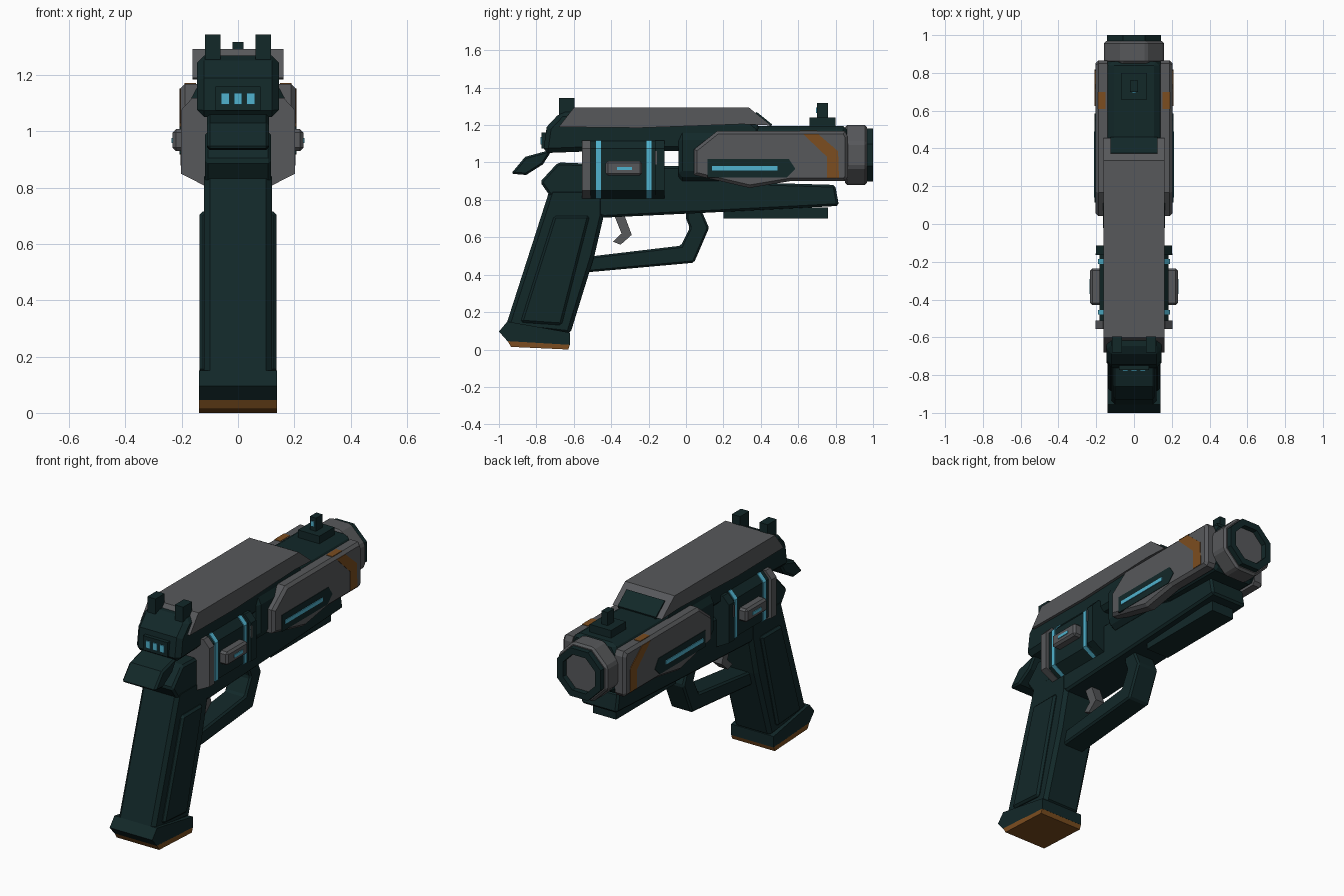
import bpy, bmesh, math
from mathutils import Vector

if "Cube" in bpy.data.objects:
    bpy.data.objects.remove(bpy.data.objects["Cube"])


def material(name, rgb):
    m = bpy.data.materials.new(name)
    m.diffuse_color = (*rgb, 1)
    m.use_nodes = True
    m.node_tree.nodes["Principled BSDF"].inputs["Base Color"].default_value = m.diffuse_color
    return m


DARK = material("dark teal", (0.006, 0.021, 0.022))
GREY = material("gunmetal grey", (0.095, 0.098, 0.104))
ORANGE = material("burnt orange", (0.20, 0.075, 0.014))
BLUE = material("glow blue", (0.08, 0.45, 0.62))


def finish(name, bm, mat, bevel=0, mirror=False):
    bmesh.ops.recalc_face_normals(bm, faces=bm.faces)
    me = bpy.data.meshes.new(name)
    bm.to_mesh(me)
    bm.free()
    me.materials.append(mat)
    ob = bpy.data.objects.new(name, me)
    bpy.context.collection.objects.link(ob)
    if bevel:
        b = ob.modifiers.new("bevel", 'BEVEL')
        b.width, b.segments, b.limit_method = bevel, 1, 'ANGLE'
        b.angle_limit = math.radians(40)
    if mirror:
        ob.modifiers.new("mirror", 'MIRROR')
    return ob


def extrude(points, direction):
    bm = bmesh.new()
    f = bm.faces.new([bm.verts.new(p) for p in points])
    r = bmesh.ops.extrude_face_region(bm, geom=[f], use_keep_orig=True)
    vs = [g for g in r["geom"] if isinstance(g, bmesh.types.BMVert)]
    bmesh.ops.translate(bm, verts=vs, vec=Vector(direction))
    return bm


def side(name, yz, x0, x1, mat, bevel=0, mirror=False):
    """Side profile in y,z pulled from x0 to x1."""
    return finish(name, extrude([(x0, y, z) for y, z in yz], (x1 - x0, 0, 0)), mat, bevel, mirror)


def centred(name, yz, half, mat, bevel=0):
    return side(name, yz, -half, half, mat, bevel)


def section(name, half_xz, y0, y1, mat, bevel=0):
    """Symmetric cross-section in x,z pulled along y."""
    pts = half_xz + [(-x, z) for x, z in reversed(half_xz)]
    return finish(name, extrude([(x, y0, z) for x, z in pts], (0, y1 - y0, 0)), mat, bevel)


def rect(y0, y1, z0, z1):
    return [(y0, z0), (y1, z0), (y1, z1), (y0, z1)]


# Frame and under rail
centred("frame", [(-.78, .896), (-.684, 1.0), (-.556, .995), (-.5, .98), (.1, .98), (.45, .89),
                  (.797, .88), (.818, .768), (.2, .736), (.08, .73), (-.44, .705), (-.727, .82)],
        .118, DARK, .012)
centred("under_rail", rect(.2, .76, .70, .76), .075, DARK)

# Slide, its cover and the dark plate on the cover's front slope
centred("slide", [(-.765, 1.05), (-.745, 1.19), (-.67, 1.27), (.3, 1.27), (.4, 1.19), (.4, 1.06), (-.5, 1.06)],
        .145, DARK, .025)
centred("slide_cover", [(-.68, 1.19), (-.6, 1.293), (.337, 1.293), (.455, 1.198), (.3, 1.205), (-.25, 1.185)],
        .162, GREY)
centred("cover_slope_plate", [(.372, 1.26), (.377, 1.271), (.46, 1.204), (.455, 1.19)], .125, DARK)

# Hammer
centred("hammer", [(-.935, .94), (-.86, 1.03), (-.75, 1.06), (-.72, 1.06), (-.765, .99), (-.855, .933)],
        .11, DARK, .01)

# Rear indicator lights
centred("rear_light_panel", rect(-.772, -.74, 1.075, 1.16), .08, DARK)
for i in (-1, 0, 1):
    side("rear_light", rect(-.778, -.77, 1.095, 1.137), i * .046 - .015, i * .046 + .015, BLUE)

# Sights
side("rear_sight", rect(-.68, -.595, 1.25, 1.345), .063, .117, DARK, mirror=True)
centred("front_sight_base", rect(.66, .80, 1.17, 1.24), .07, DARK)
centred("front_sight_post", rect(.70, .76, 1.23, 1.318), .02, DARK)
centred("front_sight_dot", rect(.694, .702, 1.265, 1.295), .011, BLUE)

# Forward barrel housing
section("barrel_housing", [(.12, .90), (.165, .935), (.165, 1.12), (.125, 1.195)], -.04, .86, DARK, .02)

# Grey side panels with their inlays
panel = [(.043, 1.07), (.166, 1.168), (.85, 1.168), (.865, 1.14), (.865, .92), (.85, .90),
         (.556, .90), (.34, .864), (.043, .933)]
bm = extrude([(.14, y, z) for y, z in panel], (.065, 0, 0))
outer = max(bm.faces, key=lambda f: f.calc_center_median().x)
bmesh.ops.bevel(bm, geom=list(outer.edges), offset=.016, segments=1, affect='EDGES')
finish("side_panel", bm, GREY, mirror=True)
side("panel_inlay", [(.115, .92), (.115, 1.018), (.55, 1.018), (.585, .965), (.54, .925), (.44, .885), (.34, .885)][0:4]
     + [(.54, .92)], .2, .208, DARK, mirror=True)
side("panel_light", rect(.14, .49, .958, .98), .204, .212, BLUE, mirror=True)
side("panel_stripe", [(.626, 1.152), (.706, 1.152), (.813, 1.06), (.818, .918), (.754, .918), (.754, 1.03)],
     .2, .208, ORANGE, mirror=True)
side("panel_stripe_top", rect(.61, .70, 1.14, 1.171), .15, .19, ORANGE, mirror=True)

# Muzzle: grey collar and bored dark tip


def octagon(r, zc=1.04):
    k = r * math.tan(math.pi / 8)
    return [(k, zc - r), (r, zc - k), (r, zc + k), (k, zc + r)]


section("muzzle_collar", octagon(.16), .85, .968, GREY, .012)
pts = octagon(.142)
pts += [(-x, z) for x, z in reversed(pts)]
bm = extrude([(x, .95, z) for x, z in pts], (0, .05, 0))
bore = max(bm.faces, key=lambda f: f.calc_center_median().y)
for inset, depth in ((.04, .04), (.03, .035), (.025, .08)):
    bm.normal_update()
    bmesh.ops.inset_region(bm, faces=[bore], thickness=inset)
    r = bmesh.ops.extrude_discrete_faces(bm, faces=[bore])
    bore = r["faces"][0]
    bmesh.ops.translate(bm, verts=list(bore.verts), vec=(0, -depth, 0))
finish("muzzle_tip", bm, DARK)

# Power drum: core, end flanges and glowing bands


def drum(x):
    return [(.115, .805), (x, .85), (x, 1.075), (x - .04, 1.118)]


section("drum_core", drum(.183), -.52, -.13, DARK)
section("drum_rear_flange", drum(.203), -.556, -.51, GREY)
section("drum_front_flange", drum(.2), -.165, -.115, DARK)
for y in (-.467, -.198):
    section("drum_band", drum(.19), y - .013, y + .013, BLUE)
side("drum_button", rect(-.43, -.235, .93, 1.008), .17, .232, GREY, .012, mirror=True)
side("drum_button_light", rect(-.37, -.29, .959, .976), .228, .236, BLUE, mirror=True)
side("drum_slit", rect(-.165, -.155, .99, 1.06), .198, .204, GREY, mirror=True)

# Grip with raised side panels, base and orange foot
centred("grip", [(-.727, .86), (-.44, .86), (-.44, .715), (-.49, .5), (-.62, .08), (-.965, .12)],
        .12, DARK, .02)
side("grip_panel", [(-.705, .715), (-.515, .715), (-.665, .13), (-.885, .145)], .10, .137, DARK, .012, mirror=True)
centred("grip_base", [(-1.0, .096), (-.955, .15), (-.62, .09), (-.62, .025), (-.955, .045)], .139, DARK)
centred("grip_foot", [(-.955, .047), (-.62, .027), (-.63, 0), (-.935, .014)], .139, ORANGE)

# Trigger and guard
centred("trigger_guard", [(-.56, .41), (.043, .464), (.123, .65), (.08, .75), (0, .75), (0, .70),
                          (.02, .65), (-.027, .555), (-.49, .50), (-.56, .5)], .07, DARK, .01)
centred("trigger", [(-.385, .72), (-.33, .72), (-.29, .613), (-.35, .56), (-.39, .576), (-.345, .62)], .03, GREY)
